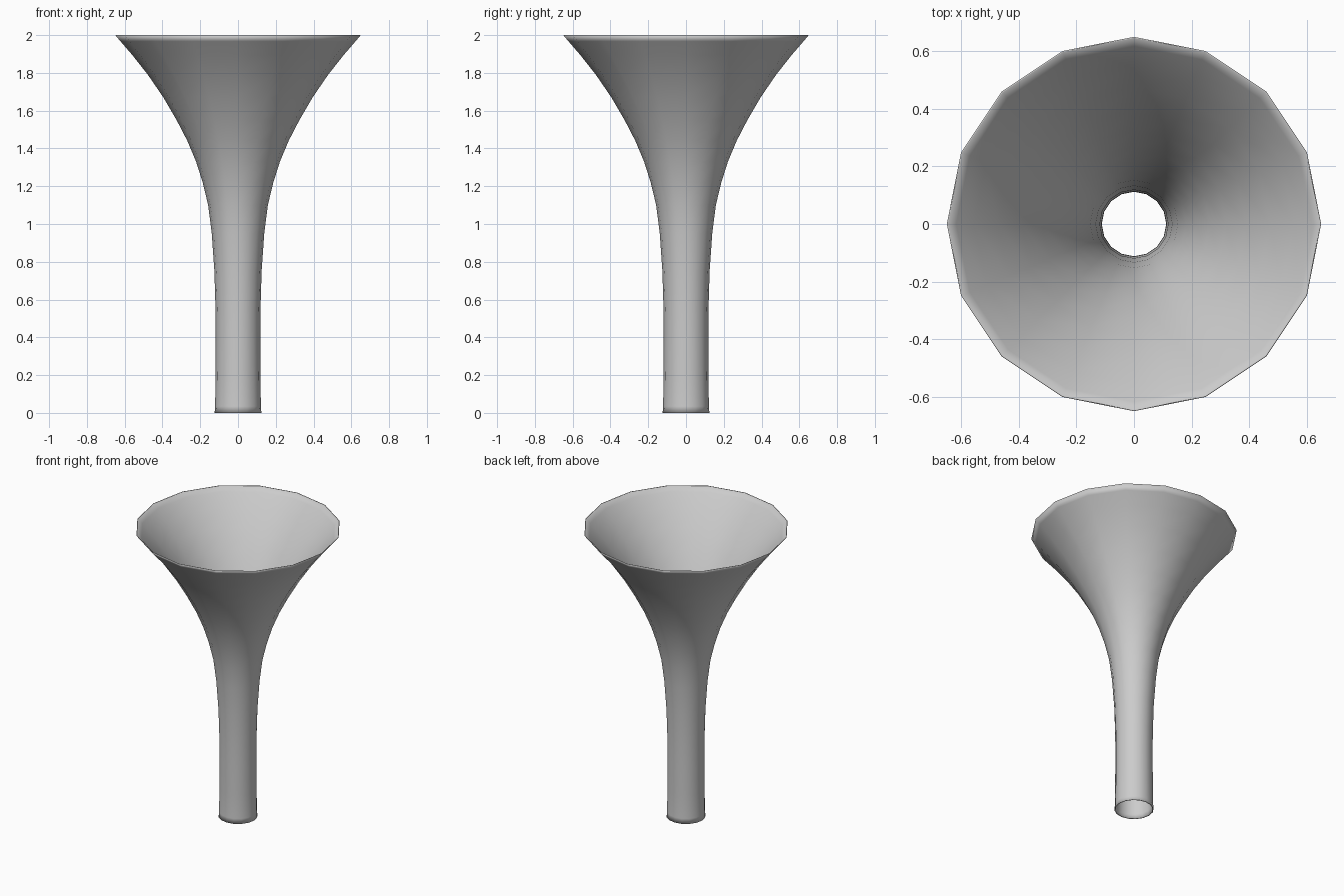
import bpy, bmesh, math

if "Cube" in bpy.data.objects:
    bpy.data.objects.remove(bpy.data.objects["Cube"])

SIDES = 16
WALL = 0.006

# Outer profile (radius, height); close loops at both ends soften the lips
outer = [(0.124, 0.0), (0.121, 0.035), (0.119, 0.2), (0.118, 0.4), (0.119, 0.55),
         (0.125, 0.75), (0.139, 0.95), (0.158, 1.1), (0.187, 1.22), (0.222, 1.33),
         (0.268, 1.44), (0.325, 1.55), (0.395, 1.67), (0.477, 1.79), (0.56, 1.895),
         (0.622, 1.967), (0.65, 2.0)]

# Inner profile: offset along the wall's normal
inner = []
for i, (r, z) in enumerate(outer):
    a, b = outer[max(i - 1, 0)], outer[min(i + 1, len(outer) - 1)]
    dr, dz = b[0] - a[0], b[1] - a[1]
    n = math.hypot(dr, dz)
    inner.append((r - WALL * dz / n, min(2.0, max(0.0, z + WALL * dr / n))))

# Revolve the closed profile into a thin-walled flared horn
profile = outer + inner[::-1]
bm = bmesh.new()
rings = []
for k in range(SIDES):
    t = 2 * math.pi * k / SIDES
    rings.append([bm.verts.new((r * math.cos(t), r * math.sin(t), z)) for r, z in profile])
count = len(profile)
for k in range(SIDES):
    a, b = rings[k], rings[(k + 1) % SIDES]
    for i in range(count):
        j = (i + 1) % count
        bm.faces.new((a[i], b[i], b[j], a[j])).smooth = True
bmesh.ops.recalc_face_normals(bm, faces=bm.faces)

mesh = bpy.data.meshes.new("flared_horn")
bm.to_mesh(mesh)
bm.free()
horn = bpy.data.objects.new("flared_horn", mesh)
bpy.context.collection.objects.link(horn)
